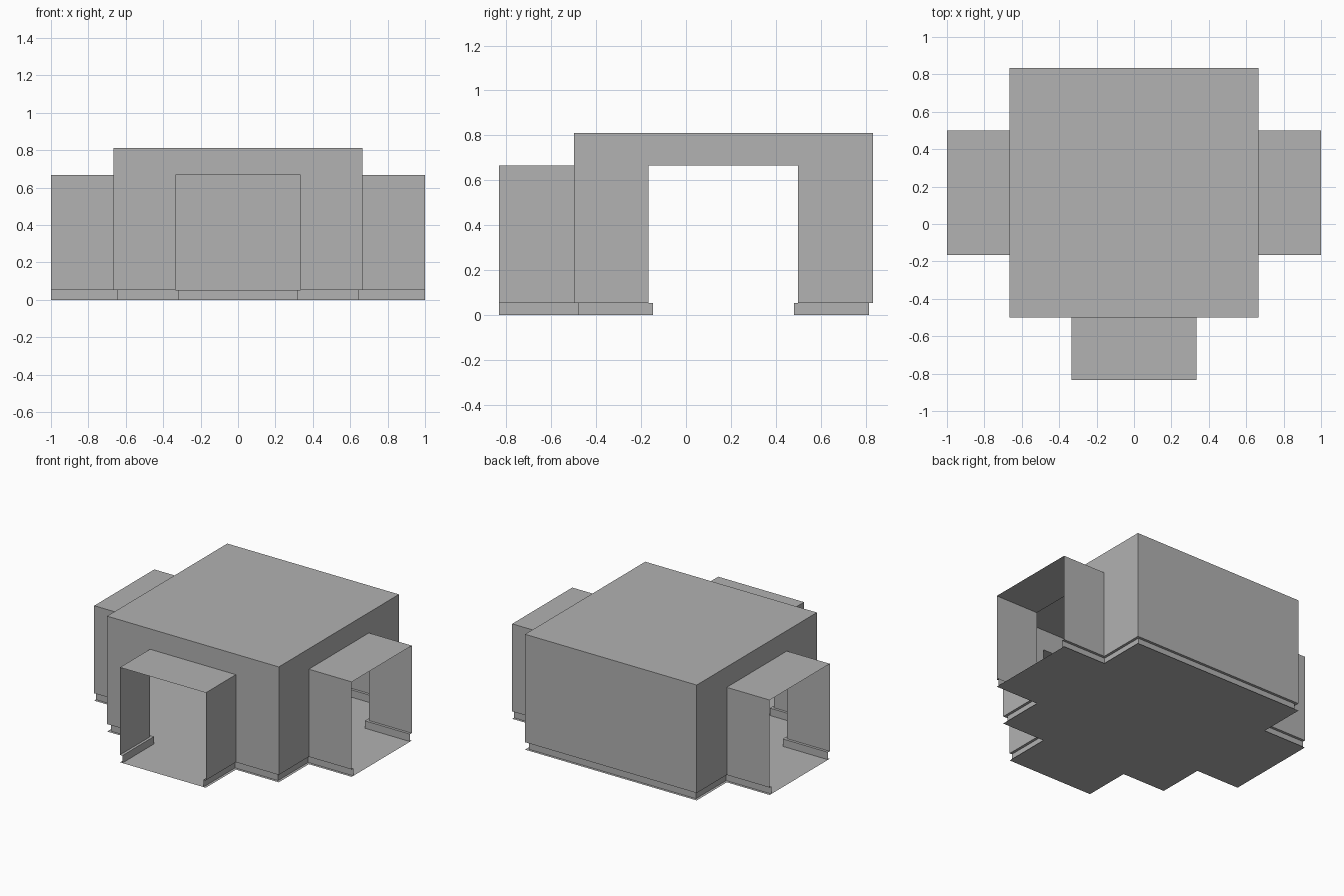
import bpy
from mathutils import Vector

cube = bpy.data.objects.get("Cube")
if cube:
    bpy.data.objects.remove(cube)

# Main dimensions
T = 1 / 3
ROOM = 2 * T               # half width of the room
FRONT, BACK = -0.5, 2.5 * T
SIDE_A, SIDE_B = -T / 2, 0.5   # side passages along y
END = -2.5 * T             # mouth of the front passage
BASE, PASSAGE_TOP, ROOM_TOP = 0.052, ROOM, 0.81
INSET = 0.0185

grey = bpy.data.materials.new("plain_grey")
grey.use_nodes = True
colour = (0.445, 0.445, 0.445, 1)
grey.diffuse_color = colour
grey.node_tree.nodes["Principled BSDF"].inputs["Base Color"].default_value = colour


def make(name, faces):
    """Create one object from a list of polygons given as point lists."""
    verts, index, polys = [], {}, []
    for face in faces:
        ids = []
        for p in face:
            key = tuple(round(c, 5) for c in p)
            if key not in index:
                index[key] = len(verts)
                verts.append(key)
            ids.append(index[key])
        polys.append(ids)
    mesh = bpy.data.meshes.new(name)
    mesh.from_pydata(verts, [], polys)
    mesh.materials.append(grey)
    obj = bpy.data.objects.new(name, mesh)
    bpy.context.collection.objects.link(obj)
    return obj


def strip(a, b, low, high):
    """Upright sheet between two plan points, facing right of a to b."""
    return [(*a, low), (*b, low), (*b, high), (*a, high)]


def slab(x0, x1, y0, y1, z):
    return [(x0, y0, z), (x1, y0, z), (x1, y1, z), (x0, y1, z)]


def inset_path(path):
    """Shift an axis-aligned run towards the interior on its left."""
    pts = [Vector(p) for p in path]
    normals = []
    for a, b in zip(pts, pts[1:]):
        d = (b - a).normalized()
        normals.append(Vector((-d.y, d.x)))
    result = []
    for i, p in enumerate(pts):
        shift = Vector((0, 0))
        if i > 0:
            shift += normals[i - 1]
        if i < len(normals):
            shift += normals[i]
        result.append(tuple(p + shift * INSET))
    return result


# Wall runs between the three openings, counter-clockwise
back_run = [(1, SIDE_B), (ROOM, SIDE_B), (ROOM, BACK),
            (-ROOM, BACK), (-ROOM, SIDE_B), (-1, SIDE_B)]
right_run = [(-1, SIDE_A), (-ROOM, SIDE_A), (-ROOM, FRONT), (-T, FRONT), (-T, END)]
left_run = [(-x, y) for x, y in reversed(right_run)]

# Walls and recessed skirting
for label, run in (("back", back_run), ("right", right_run), ("left", left_run)):
    inner = inset_path(run)
    walls, skirting = [], []
    last = len(run) - 2
    for i in range(last + 1):
        a, b, c, d = run[i], run[i + 1], inner[i], inner[i + 1]
        top = PASSAGE_TOP if i in (0, last) else ROOM_TOP
        walls.append(strip(a, b, BASE, top))
        skirting.append([(*c, BASE), (*d, BASE), (*b, BASE), (*a, BASE)])
        skirting.append(strip(c, d, 0, BASE))
    make(label + "_walls", walls)
    make(label + "_skirting", skirting)

# Wall above each opening
make("lintels", [strip(a, b, PASSAGE_TOP, ROOM_TOP) for a, b in (
    ((-T, FRONT), (T, FRONT)),
    ((ROOM, SIDE_A), (ROOM, SIDE_B)),
    ((-ROOM, SIDE_B), (-ROOM, SIDE_A)))])

# Roofs
make("room_roof", [slab(-ROOM, ROOM, FRONT, BACK, ROOM_TOP)])
make("front_passage_roof", [slab(-T, T, END, FRONT, PASSAGE_TOP)])
make("left_passage_roof", [slab(ROOM, 1, SIDE_A, SIDE_B, PASSAGE_TOP)])
make("right_passage_roof", [slab(-1, -ROOM, SIDE_A, SIDE_B, PASSAGE_TOP)])

# Floor over the whole plan
make("floor", [[(x, y, 0) for x, y in reversed(back_run + right_run + left_run)]])
